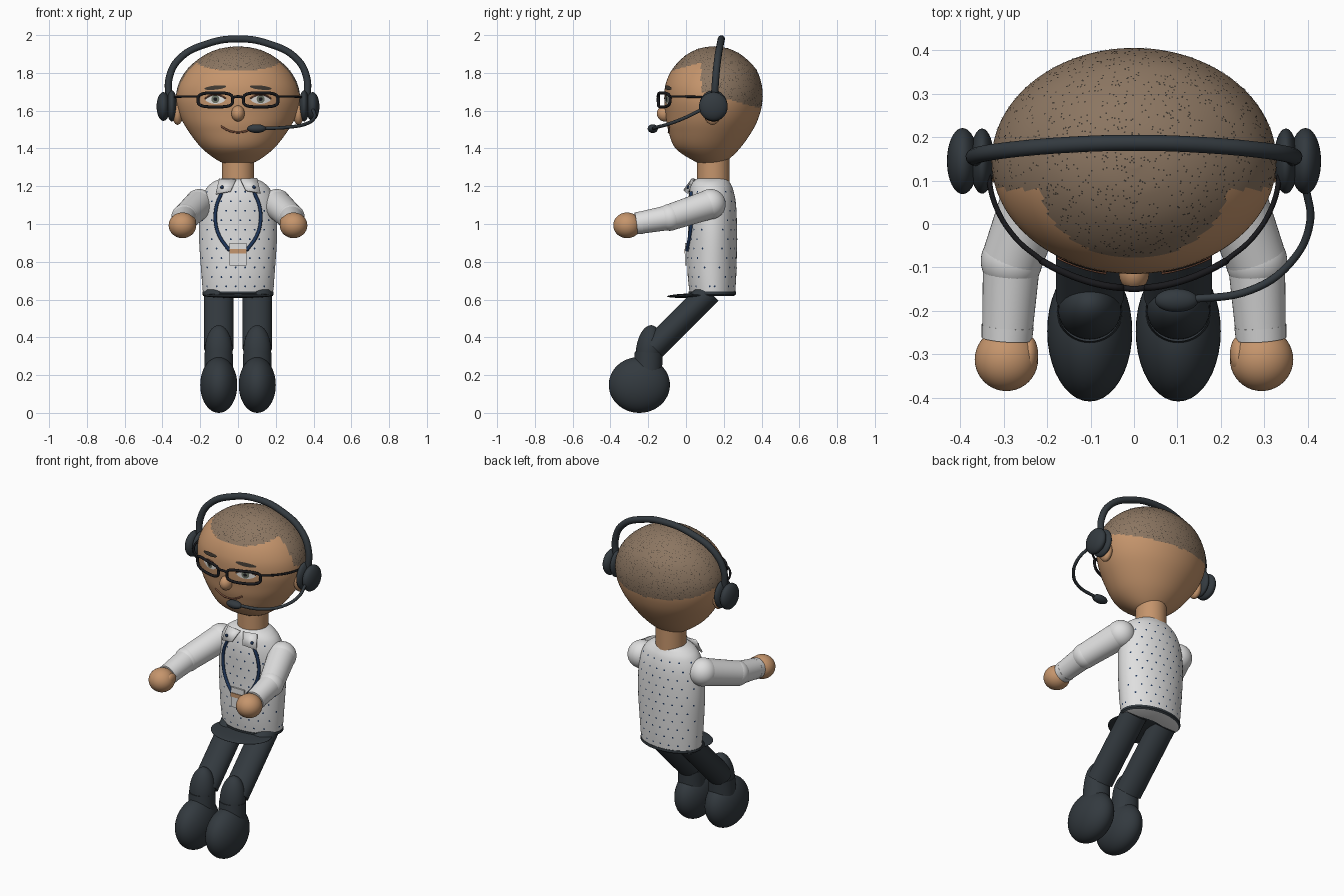
import bpy, math, random
from mathutils import Vector
from mathutils.bvhtree import BVHTree

if "Cube" in bpy.data.objects:
    bpy.data.objects.remove(bpy.data.objects["Cube"])
random.seed(4)


def material(name, *rgb):
    m = bpy.data.materials.new(name)
    m.use_nodes = True
    m.diffuse_color = (*rgb, 1)
    m.node_tree.nodes["Principled BSDF"].inputs["Base Color"].default_value = (*rgb, 1)
    return m


skin = material("skin", .56, .30, .15)
hair = material("cropped hair", .26, .18, .12)
stubble = material("dark stubble", .05, .04, .03)
shirt = material("white shirt", .74, .74, .74)
charcoal = material("charcoal", .033, .042, .05)
navy = material("navy", .012, .035, .1)
white = material("eye white", .75, .73, .7)
iris = material("grey green iris", .15, .17, .13)
black = material("black frame", .01, .01, .012)
lip = material("lip brown", .2, .08, .045)


def mesh_object(name, verts, faces, mat):
    me = bpy.data.meshes.new(name)
    me.from_pydata([tuple(v) for v in verts], [], faces)
    me.materials.append(mat)
    ob = bpy.data.objects.new(name, me)
    bpy.context.collection.objects.link(ob)
    return ob


def loft(name, rows, mat, steps=6, segs=96):
    """Smooth stack of ellipses; each row is z, half width, front y, back y."""
    rows = [Vector(r) for r in rows]
    rings = []
    for i in range(len(rows) - 1):
        a, b = rows[i], rows[i + 1]
        p, q = rows[max(i - 1, 0)], rows[min(i + 2, len(rows) - 1)]
        for k in range(steps):
            t = k / steps
            rings.append((a * 2 + (b - p) * t + (p * 2 - a * 5 + b * 4 - q) * t * t
                          + (a * 3 - p - b * 3 + q) * t ** 3) / 2)
    rings.append(rows[-1])
    verts, faces = [], []
    for z, w, f, b in rings:
        for j in range(segs):
            t = math.tau * j / segs
            verts.append((w * math.cos(t), (f + b) / 2 + (b - f) / 2 * math.sin(t), z))
    for i in range(len(rings) - 1):
        for j in range(segs):
            k = (j + 1) % segs
            faces.append((i * segs + j, i * segs + k, (i + 1) * segs + k, (i + 1) * segs + j))
    faces += [tuple(reversed(range(segs))), tuple(range(len(verts) - segs, len(verts)))]
    return mesh_object(name, verts, faces, mat), BVHTree.FromPolygons(verts, faces)


def ball(name, loc, radii, mat, tilt=0):
    bpy.ops.mesh.primitive_uv_sphere_add(segments=40, ring_count=24, location=loc,
                                         rotation=(tilt, 0, 0))
    ob = bpy.context.object
    ob.name, ob.scale = name, radii
    ob.data.materials.append(mat)
    return ob


def limb(name, a, b, r1, r2, mat, squash=1):
    a, b = Vector(a), Vector(b)
    bpy.ops.mesh.primitive_cone_add(vertices=40, radius1=r1, radius2=r2,
                                    depth=(b - a).length, location=(a + b) / 2)
    ob = bpy.context.object
    ob.name = name
    ob.rotation_euler = (b - a).to_track_quat('Z', 'Y').to_euler()
    ob.scale.y = squash
    ob.data.materials.append(mat)
    return ob


def tube(name, pts, r, mat, cyclic=False):
    cu = bpy.data.curves.new(name, 'CURVE')
    cu.dimensions, cu.bevel_depth, cu.bevel_resolution = '3D', r, 4
    cu.use_fill_caps, cu.resolution_u = True, 8
    sp = cu.splines.new('BEZIER')
    sp.bezier_points.add(len(pts) - 1)
    for bp, p in zip(sp.bezier_points, pts):
        bp.co = p
        bp.handle_left_type = bp.handle_right_type = 'AUTO'
    sp.use_cyclic_u = cyclic
    cu.materials.append(mat)
    ob = bpy.data.objects.new(name, cu)
    bpy.context.collection.objects.link(ob)
    bpy.ops.object.select_all(action='DESELECT')
    ob.select_set(True)
    bpy.context.view_layer.objects.active = ob
    bpy.ops.object.convert(target='MESH')


def front(tree, x, z, off):
    """Point on the front of a surface, lifted by off."""
    hit = tree.ray_cast(Vector((x, -2, z)), Vector((0, 1, 0)))[0]
    return Vector((x, hit.y - off, z))


def decal(name, tree, cx, cz, w, h, mat, off, power=1, slant=0):
    """Thin oval patch laid on the front of a surface."""
    n, verts, faces = 32, [front(tree, cx, cz, off)], []
    for ring in (1, 2, 3, 4):
        for j in range(n):
            t, k = math.tau * j / n, ring / 4
            u = math.cos(t)
            s = math.copysign(abs(math.sin(t)) ** power, math.sin(t))
            verts.append(front(tree, cx + w * k * u, cz + h * k * s + slant * k * u, off))
    for j in range(n):
        k = (j + 1) % n
        faces.append((0, 1 + j, 1 + k))
        for r in range(3):
            o = 1 + r * n
            faces.append((o + j, o + n + j, o + n + k, o + k))
    mesh_object(name, verts, faces, mat)


def dots(name, hits, r, mat):
    """Tiny flat hexagons lying on a surface."""
    verts, faces = [], []
    for p, nrm in hits:
        u = nrm.orthogonal().normalized()
        v = nrm.cross(u)
        o = len(verts)
        for j in range(6):
            t = math.tau * j / 6
            verts.append(p + nrm * .0015 + (u * math.cos(t) + v * math.sin(t)) * r)
        faces.append(tuple(range(o, o + 6)))
    mesh_object(name, verts, faces, mat)


# Head with the cropped hair as a face region
head, head_tree = loft("head", [
    (1.31, .02, .11, .16), (1.33, .095, .05, .21), (1.4, .19, -.055, .285),
    (1.5, .268, -.095, .355), (1.58, .31, -.108, .39), (1.66, .328, -.115, .405),
    (1.74, .315, -.108, .4), (1.82, .268, -.072, .37), (1.89, .185, -.005, .3),
    (1.927, .1, .065, .23), (1.94, .015, .13, .16)], skin, 9, 128)


def is_hair(p):
    if p.y > .08:
        return p.z > 1.7 - .28 * (p.y - .08)
    return p.z > 1.815 + .3 * max(0, p.y + .06) and (abs(p.x) < .2 or p.y > .03)


head.data.materials.append(hair)
for poly in head.data.polygons:
    poly.material_index = int(is_hair(poly.center))
specks, middle = [], Vector((0, .145, 1.66))
while len(specks) < 1500:
    d = Vector([random.gauss(0, 1) for _ in range(3)]).normalized()
    p, nrm = head_tree.ray_cast(middle, d)[:2]
    if p and is_hair(p):
        specks.append((p, nrm))
dots("hair_stubble", specks, .0022, stubble)

# Face
ball("nose", (0, -.112, 1.585), (.035, .042, .042), skin)
tube("mouth", [front(head_tree, x, 1.485 + 4 * x * x, .001)
               for x in (-.09, -.05, 0, .05, .09)], .005, lip)
for s, side in ((-1, "right"), (1, "left")):
    x = .12 * s
    decal(side + "_eye_white", head_tree, x, 1.66, .055, .024, white, .003, 1.4)
    decal(side + "_iris", head_tree, x, 1.661, .021, .021, iris, .005)
    decal(side + "_pupil", head_tree, x, 1.661, .010, .010, black, .007)
    decal(side + "_eyebrow", head_tree, x, 1.722, .058, .011, stubble, .006, 1, -.006 * s)
    tube(side + "_upper_lid", [front(head_tree, x + u, 1.685 - 7 * u * u, .003)
                               for u in (-.055, -.03, 0, .03, .055)], .004, lip)
    ball(side + "_ear", (.32 * s, .14, 1.59), (.03, .045, .065), skin)

    # Glasses
    rim = []
    for j in range(20):
        c, d = math.cos(math.tau * j / 20), math.sin(math.tau * j / 20)
        rx = .12 + .092 * math.copysign(abs(c) ** .6, c)
        rim.append((rx * s, -.148 + 1.4 * rx * rx, 1.657 + .037 * math.copysign(abs(d) ** .6, d)))
    tube(side + "_glasses_rim", rim, .008, black, True)
    tube(side + "_glasses_temple", [(.21 * s, -.086, 1.675), (.275 * s, -.03, 1.675),
                                    (.322 * s, .05, 1.673), (.338 * s, .13, 1.67)], .006, black)

    # Headset ear cups
    ball(side + "_ear_cushion", (.35 * s, .145, 1.625), (.028, .075, .082), charcoal)
    ball(side + "_ear_cup", (.395 * s, .145, 1.622), (.036, .076, .076), charcoal)
tube("glasses_bridge", [(-.03, -.146, 1.67), (0, -.15, 1.675), (.03, -.146, 1.67)], .007, black)

# Headset band and microphone
band = [(.362, .15, 1.65), (.365, .157, 1.77), (.31, .168, 1.875), (.16, .182, 1.955)]
tube("headset_band", [(-x, y, z) for x, y, z in band] + [(0, .187, 1.98)] + band[::-1],
     .019, charcoal)
tube("microphone_boom", [(.395, .09, 1.61), (.405, 0, 1.565), (.36, -.09, 1.53),
                         (.27, -.152, 1.513), (.12, -.175, 1.505)], .009, charcoal)
ball("microphone", (.098, -.176, 1.505), (.05, .027, .023), charcoal)

# Neck and shirt
limb("neck", (0, .145, 1.2), (0, .145, 1.37), .086, .086, skin)
torso, torso_tree = loft("shirt_body", [
    (.63, .185, .02, .26), (.75, .195, .008, .267), (.95, .207, .01, .27),
    (1.1, .198, .01, .265), (1.18, .172, .02, .25), (1.22, .135, .035, .232),
    (1.24, .09, .06, .22)], shirt)
spots = []
for row in range(11):
    z = .67 + row * .05
    for col in range(-4, 5):
        x = .05 * col + .0125 * (1 if row % 2 else -1)
        for d in (-1, 1):
            p, nrm = torso_tree.ray_cast(Vector((x, -2 * d, z)), Vector((0, d, 0)))[:2]
            if p:
                spots.append((p, nrm))
dots("shirt_dots", spots, .0055, navy)

# Collar flaps, lanyard and badge
for s, side in ((-1, "right"), (1, "left")):
    flap = [(.012 * s, .035, 1.235), (.1 * s, .045, 1.24), (.118 * s, .01, 1.16),
            (.04 * s, -.008, 1.175)]
    collar = mesh_object(side + "_collar", flap, [(0, 1, 2, 3)], shirt)
    collar.modifiers.new("thickness", 'SOLIDIFY').thickness = .008
    ball(side + "_collar_dot", (.085 * s, .012, 1.195), (.009, .008, .009), navy)
    tube(side + "_lanyard", [front(torso_tree, x * s, z, .006) for x, z in (
        (.085, 1.17), (.115, 1.09), (.118, 1.0), (.095, .93), (.045, .86))], .009, navy)


def plate(name, loc, size, mat):
    bpy.ops.mesh.primitive_cube_add(size=1, location=loc)
    bpy.context.object.name, bpy.context.object.scale = name, size
    bpy.context.object.data.materials.append(mat)


plate("badge", (0, 0, .84), (.09, .009, .12), shirt)
plate("badge_stripe", (0, -.004, .855), (.088, .008, .024), skin)

# Waistband and front of the hips
loft("waistband", [(.62, .18, .022, .255), (.628, .189, .014, .265),
                   (.642, .188, .014, .264)], charcoal, 2)
bpy.data.objects["waistband"].data.polygons[-2].material_index = 1
bpy.data.objects["waistband"].data.materials.append(shirt)
ball("hips_front", (0, .035, .621), (.185, .135, .012), charcoal, .03)

# Arms and legs
for s, side in ((-1, "right"), (1, "left")):
    shoulder, elbow = (.205 * s, .13, 1.105), (.282 * s, -.085, 1.035)
    wrist, cuff = (.292 * s, -.25, 1.005), (.293 * s, -.265, 1.003)
    ball(side + "_shoulder", shoulder, (.08, .08, .08), shirt)
    limb(side + "_upper_sleeve", shoulder, elbow, .078, .07, shirt)
    ball(side + "_elbow", elbow, (.071, .071, .071), shirt)
    limb(side + "_lower_sleeve", elbow, wrist, .066, .058, shirt)
    limb(side + "_cuff", (.291 * s, -.235, 1.007), cuff, .06, .058, shirt)
    ball(side + "_hand", (.294 * s, -.312, .993), (.073, .073, .068), skin)
    ball(side + "_thumb", (.242 * s, -.3, 1.005), (.021, .042, .034), skin, -.2)

    x = .102 * s
    limb(side + "_thigh", (x, .125, .64), (x, -.17, .345), .078, .078, charcoal, .84)
    ball(side + "_shin", (x, -.197, .33), (.073, .068, .135), charcoal, -.12)
    limb(side + "_ankle", (x, -.205, .2), (x, -.197, .32), .077, .074, charcoal)
    ball(side + "_foot", (x, -.247, .148), (.098, .162, .148), charcoal)

# Smooth shading with crisp edges
bpy.ops.object.select_all(action='DESELECT')
for ob in bpy.context.scene.objects:
    if ob.type == 'MESH':
        ob.select_set(True)
        bpy.context.view_layer.objects.active = ob
bpy.ops.object.shade_smooth_by_angle(angle=math.radians(40))
